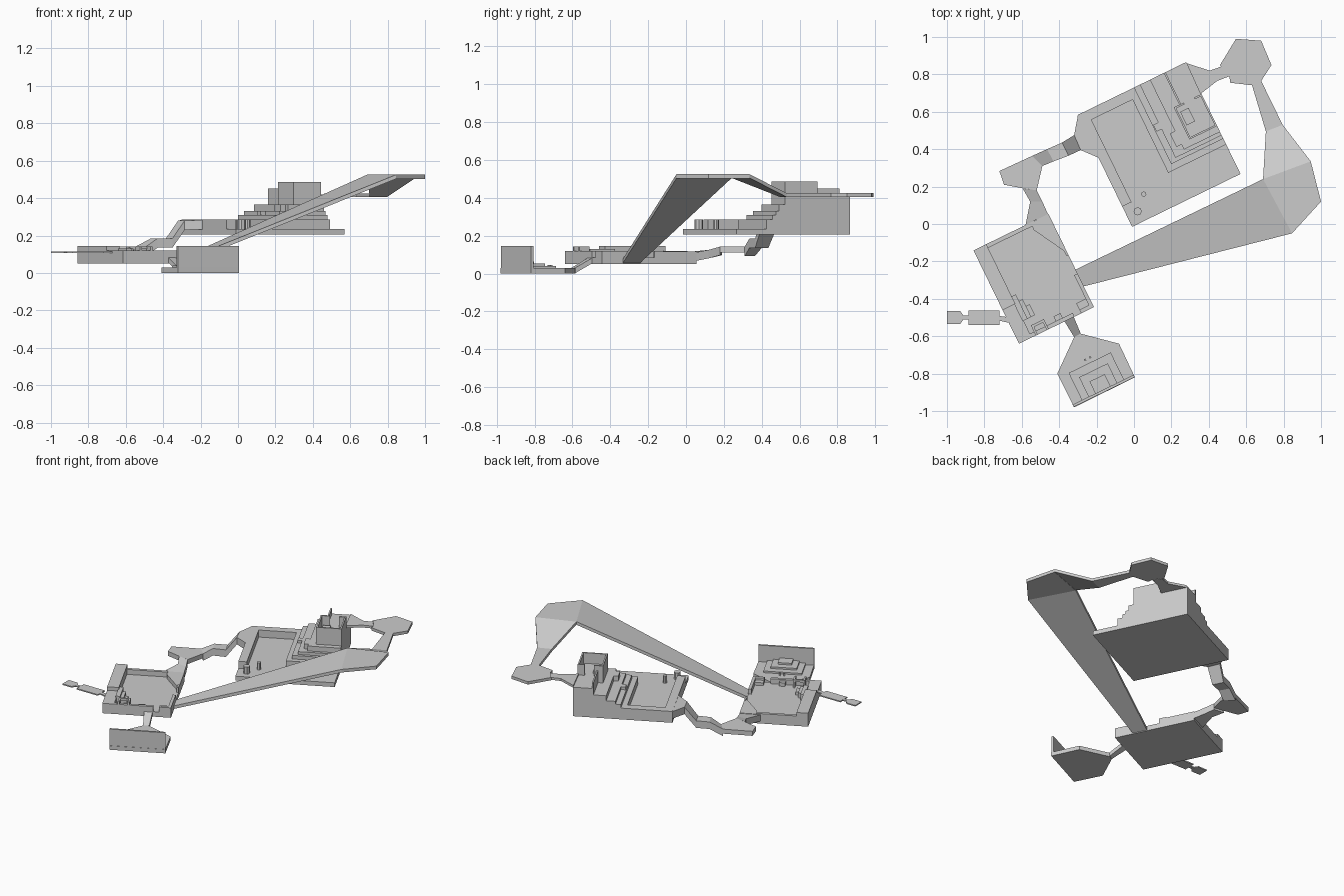
import bpy, bmesh, math

A = math.radians(26)
C, S = math.cos(A), math.sin(A)


def finish(name, bm):
    bmesh.ops.recalc_face_normals(bm, faces=bm.faces)
    me = bpy.data.meshes.new(name)
    bm.to_mesh(me)
    bm.free()
    ob = bpy.data.objects.new(name, me)
    bpy.context.collection.objects.link(ob)
    return ob


def prism(name, pts, z0, z1):
    bm = bmesh.new()
    lo = [bm.verts.new((x, y, z0)) for x, y in pts]
    hi = [bm.verts.new((x, y, z1)) for x, y in pts]
    n = len(pts)
    bm.faces.new(lo)
    bm.faces.new(hi)
    for i in range(n):
        j = (i + 1) % n
        bm.faces.new((lo[i], lo[j], hi[j], hi[i]))
    return finish(name, bm)


def ribbon(name, sections, thick):
    # each section: left x, left y, right x, right y, top z
    bm = bmesh.new()
    rings = []
    for ax, ay, bx, by, z in sections:
        rings.append([bm.verts.new(p) for p in ((ax, ay, z), (bx, by, z),
                                                (bx, by, z - thick), (ax, ay, z - thick))])
    for r, s in zip(rings, rings[1:]):
        for i in range(4):
            j = (i + 1) % 4
            bm.faces.new((r[i], r[j], s[j], s[i]))
    bm.faces.new(rings[0])
    bm.faces.new(rings[-1])
    return finish(name, bm)


def place(origin):
    # maps turned local coordinates of a platform to the world
    def to_world(u, v):
        return origin[0] + u * C - v * S, origin[1] + u * S + v * C

    def block(name, u0, u1, v0, v1, z0, z1):
        corners = ((u0, v0), (u1, v0), (u1, v1), (u0, v1))
        return prism(name, [to_world(u, v) for u, v in corners], z0, z1)
    return to_world, block


# Upper platform with rims and stepped terraces
_, up = place((-.01, -.015))
W, D = .645, .665
up("upper_floor", 0, W, 0, D, .205, .235)
up("upper_left_rim", 0, .055, .12, D, .235, .285)
up("upper_back_rim", .055, .30, .61, D, .235, .285)
terraces = ((.30, .175, .285), (.335, .21, .31), (.37, .23, .33), (.43, .25, .365))
for i, (u, v, z) in enumerate(terraces):
    up(f"terrace_{i}", u, W, v, D, .235, z)
up("top_terrace", .518, W, .285, D, .3, .41)
up("terrace_rail", .513, .523, .476, D, .36, .45)

# Hollow tower on the terraces
up("tower_floor", .48, W, .285, .476, .3, .41)
t = .01
up("tower_wall_left", .48, .48 + t, .285, .476, .41, .485)
up("tower_wall_right", W - t, W, .285, .476, .41, .485)
up("tower_wall_front", .48, W, .285, .285 + t, .41, .485)
up("tower_wall_back_a", .48, .54, .476 - t, .476, .41, .485)
up("tower_wall_back_b", .60, W, .476 - t, .476, .41, .485)
up("tower_inner_step", .50, .55, .36, .44, .41, .43)
up("terrace_crate_a", .34, .37, .40, .44, .28, .33)
up("terrace_crate_b", .40, .43, .28, .36, .3, .365)

# Round posts on the upper floor
for i, (x, y, r) in enumerate(((.02, .068, .022), (.052, .16, .014))):
    ring = [(x + r * math.cos(k * math.pi / 4), y + r * math.sin(k * math.pi / 4))
            for k in range(8)]
    prism(f"post_{i}", ring, .235, .285)

# Lower platform with rims
lw, low = place((-.615, -.64))
LW, LD = .446, .555
low("lower_floor", 0, LW, 0, LD, .05, .085)
low("lower_left_rim", 0, .076, .20, LD, .085, .145)
low("lower_left_front_rim", 0, .076, 0, .20, .085, .12)
low("lower_back_rim", .076, .34, .533, LD, .085, .12)
low("lower_right_rim_front", .426, LW, 0, .20, .085, .12)
low("lower_right_rim_back", .434, LW, .31, .36, .085, .12)
low("lower_front_rim_a", .076, .33, 0, .022, .085, .12)
low("lower_front_rim_b", .37, LW, 0, .022, .085, .12)
prism("lower_corner_landing", [lw(*p) for p in ((.34, LD), (.338, .511), (.434, .34),
                                               (LW, .34), (LW, LD))], .085, .115)
# Steps and doorway of the lower platform
for i in range(3):
    low(f"lower_step_{i}", .07, .10 + .022 * i, .10, .245 - .04 * i, .085, .13 - .012 * i)
for u in (.10, .165):
    low("doorway_post", u, u + .012, 0, .06, .085, .142)
low("doorway_lintel", .10, .177, .045, .06, .127, .142)
low("front_crate_a", .23, .27, .022, .05, .085, .11)
low("front_crate_b", .37, .426, .022, .06, .085, .105)

# Side plaza and walkway climbing to the upper platform
prism("side_plaza", [(-.72, .283), (-.545, .364), (-.49, .31), (-.52, .18),
                     (-.59, .19), (-.695, .21)], .11, .142)
ribbon("plaza_ramp", [(-.595, .19, -.52, .18, .142),
                      (-.555, .12, -.49, .12, .125),
                      (-.58, -.005, -.46, .053, .112)], .045)
ribbon("stepped_walkway", [(-.545, .364, -.49, .31, .142), (-.465, .40, -.43, .335, .185),
                           (-.385, .435, -.35, .365, .185), (-.32, .475, -.285, .395, .28),
                           (-.30, .58, -.18, .35, .283)], .05)

# Long ramp, high landing and descent
ribbon("long_ramp", [(-.315, -.245, -.275, -.335, .075), (.69, .24, .845, -.05, .525)], .022)
prism("high_landing", [(.69, .24), (.845, -.05), (1.0, .12), (.945, .335)], .503, .525)
ribbon("descending_ramp", [(.69, .24, .945, .335, .525), (.705, .495, .795, .53, .425),
                           (.63, .745, .68, .765, .425)], .02)

# Eight-sided landing and its link
prism("round_landing", [(.545, .99), (.68, .98), (.735, .85), (.68, .765), (.63, .742),
                        (.515, .755), (.51, .79), (.46, .85)], .405, .425)
prism("landing_link", [(.28, .86), (.405, .82), (.475, .845), (.51, .79),
                       (.445, .765), (.355, .695)], .403, .42)

# Small side pads to the left
prism("pad_link_inner", [(-.73, -.515), (-.66, -.53), (-.66, -.50), (-.73, -.49)], .107, .115)
prism("pad_large", [(-.885, -.54), (-.72, -.54), (-.72, -.462), (-.885, -.462)], .107, .115)
prism("pad_link_outer", [(-.93, -.51), (-.88, -.51), (-.88, -.49), (-.93, -.49)], .107, .115)
prism("pad_small", [(-1, -.535), (-.93, -.535), (-.915, -.515), (-.915, -.485),
                    (-.93, -.465), (-1, -.465)], .107, .115)

# Front court with neck, wall and nested seating
prism("court_floor", [(-.29, -.585), (-.08, -.64), (.005, -.82), (-.32, -.98),
                      (-.41, -.80), (-.32, -.605)], 0, .028)
ribbon("court_neck", [(-.32, -.605, -.285, -.585, .03), (-.375, -.515, -.325, -.49, .085)], .028)
_, court = place((-.322, -.978))
court("court_wall", 0, .363, 0, .014, .02, .145)
for i, (w, d) in enumerate(((.25, .175), (.17, .13), (.09, .085))):
    m = .18
    court(f"court_tier_{i}", m - w / 2, m + w / 2, .014, d, .02, .04 + .012 * i)
for u in (.16, .19):
    court("court_post", u, u + .01, .195, .205, .028, .045)
